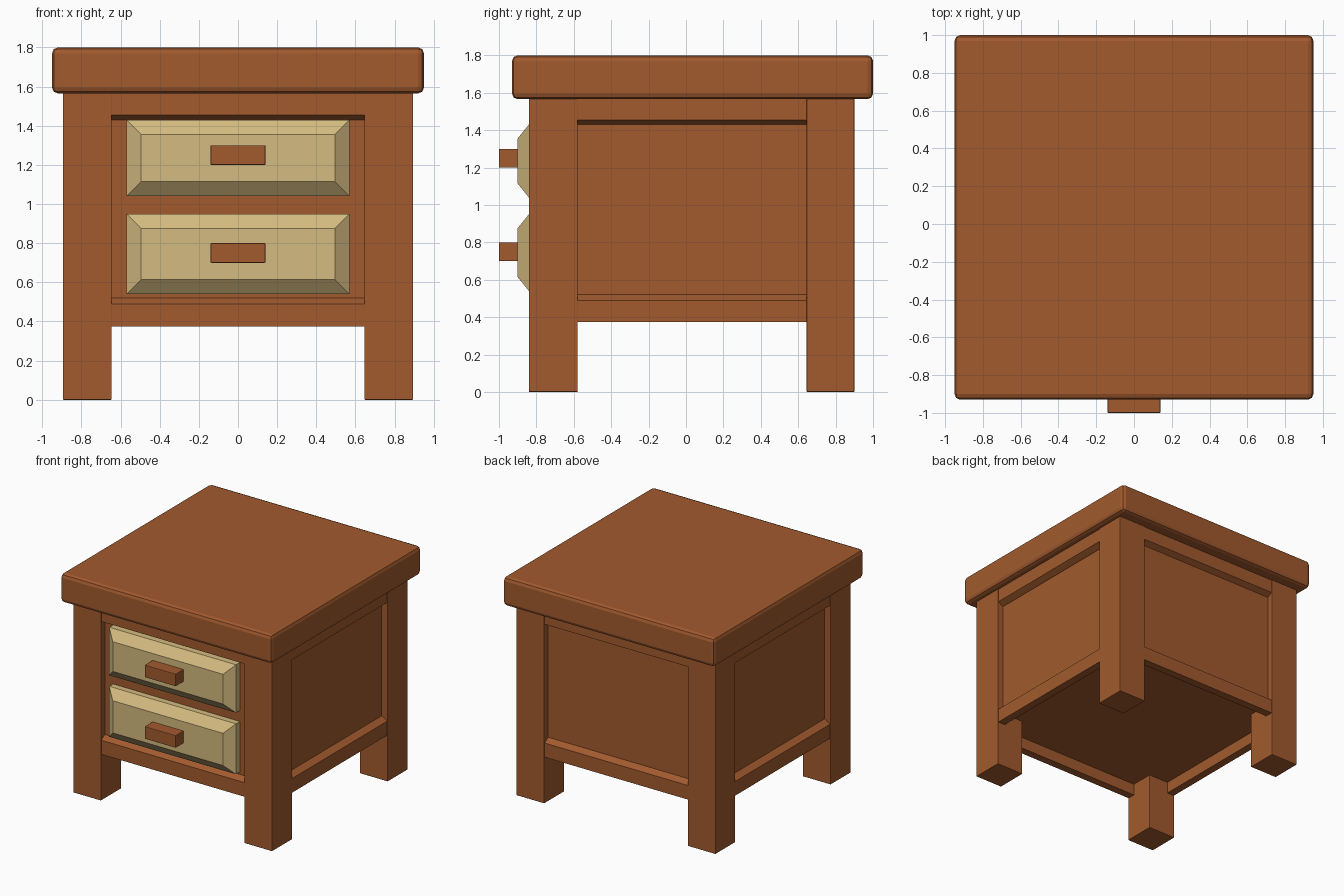
import bpy, bmesh
from mathutils import Vector

if "Cube" in bpy.data.objects:
    bpy.data.objects.remove(bpy.data.objects["Cube"])


def material(name, rgb):
    m = bpy.data.materials.new(name)
    m.diffuse_color = (*rgb, 1)
    m.use_nodes = True
    m.node_tree.nodes["Principled BSDF"].inputs["Base Color"].default_value = m.diffuse_color
    return m


WOOD = material("brown wood", (0.36, 0.102, 0.027))
CREAM = material("cream drawer paint", (0.658, 0.497, 0.216))


def finish(bm, name, mat):
    bmesh.ops.recalc_face_normals(bm, faces=bm.faces)
    me = bpy.data.meshes.new(name)
    bm.to_mesh(me)
    bm.free()
    me.materials.append(mat)
    ob = bpy.data.objects.new(name, me)
    bpy.context.collection.objects.link(ob)
    return ob


def box(name, lo, hi, mat, bevel=0.0):
    bm = bmesh.new()
    bmesh.ops.create_cube(bm, size=1)
    for v in bm.verts:
        v.co = Vector([(a + b) / 2 + c * (b - a) for a, b, c in zip(lo, hi, v.co)])
    ob = finish(bm, name, mat)
    if bevel:
        mod = ob.modifiers.new("chamfer", "BEVEL")
        mod.width = bevel
        mod.segments = 2
    return ob


def rail(name, profile, out, u0, u1):
    """Extrude a (distance outward, z) profile along one side of the cabinet."""
    bm = bmesh.new()
    along = Vector((-out.y, out.x, 0))
    f = bm.faces.new([bm.verts.new(out * d + along * u0 + Vector((0, 0, z))) for d, z in profile])
    ext = bmesh.ops.extrude_face_region(bm, geom=[f])
    moved = [g for g in ext["geom"] if isinstance(g, bmesh.types.BMVert)]
    bmesh.ops.translate(bm, verts=moved, vec=along * (u1 - u0))
    return finish(bm, name, WOOD)


# Thick top with softened edges
box("table_top", (-0.95, -0.93, 1.565), (0.95, 1.0, 1.8), WOOD, 0.03)

# Four square legs
for side, x0, x1 in (("left", -0.895, -0.645), ("right", 0.645, 0.895)):
    for end, y0, y1 in (("front", -0.84, -0.58), ("back", 0.645, 0.9)):
        box(f"{end}_{side}_leg", (x0, y0, 0), (x1, y1, 1.58), WOOD, 0.004)

# Cabinet core: its faces are the recessed panels
box("cabinet_panels", (-0.84, -0.79, 0.47), (0.84, 0.85, 1.57), WOOD)

# Rails above and below the panel on every side, with sloped inner edges
sides = (("front", (0, -1, 0), 0.835, -0.65, 0.65),
         ("back", (0, 1, 0), 0.895, -0.65, 0.65),
         ("right", (1, 0, 0), 0.89, -0.585, 0.65),
         ("left", (-1, 0, 0), 0.89, -0.65, 0.585))
for name, out, d, u0, u1 in sides:
    out, i = Vector(out), d - 0.065
    rail(f"{name}_top_rail", [(i, 1.43), (d - 0.045, 1.43), (d, 1.455), (d, 1.575), (i, 1.575)], out, u0, u1)
    rail(f"{name}_bottom_rail", [(i, 0.375), (d, 0.375), (d, 0.49), (d - 0.045, 0.52), (i, 0.52)], out, u0, u1)

# Two drawers with raised, bevelled fronts and block handles
for name, z0, z1, zh in (("lower", 0.54, 0.95, 0.75), ("upper", 1.04, 1.43, 1.25)):
    drawer = box(f"{name}_drawer", (-0.57, -0.84, z0), (0.57, -0.75, z1), CREAM)
    bm = bmesh.new()
    bm.from_mesh(drawer.data)
    front = [f for f in bm.faces if f.normal.y < -0.9]
    bmesh.ops.inset_region(bm, faces=front, thickness=0.105, depth=0.06)
    bm.to_mesh(drawer.data)
    bm.free()
    box(f"{name}_handle", (-0.14, -1.0, zh - 0.05), (0.14, -0.89, zh + 0.05), WOOD, 0.004)
